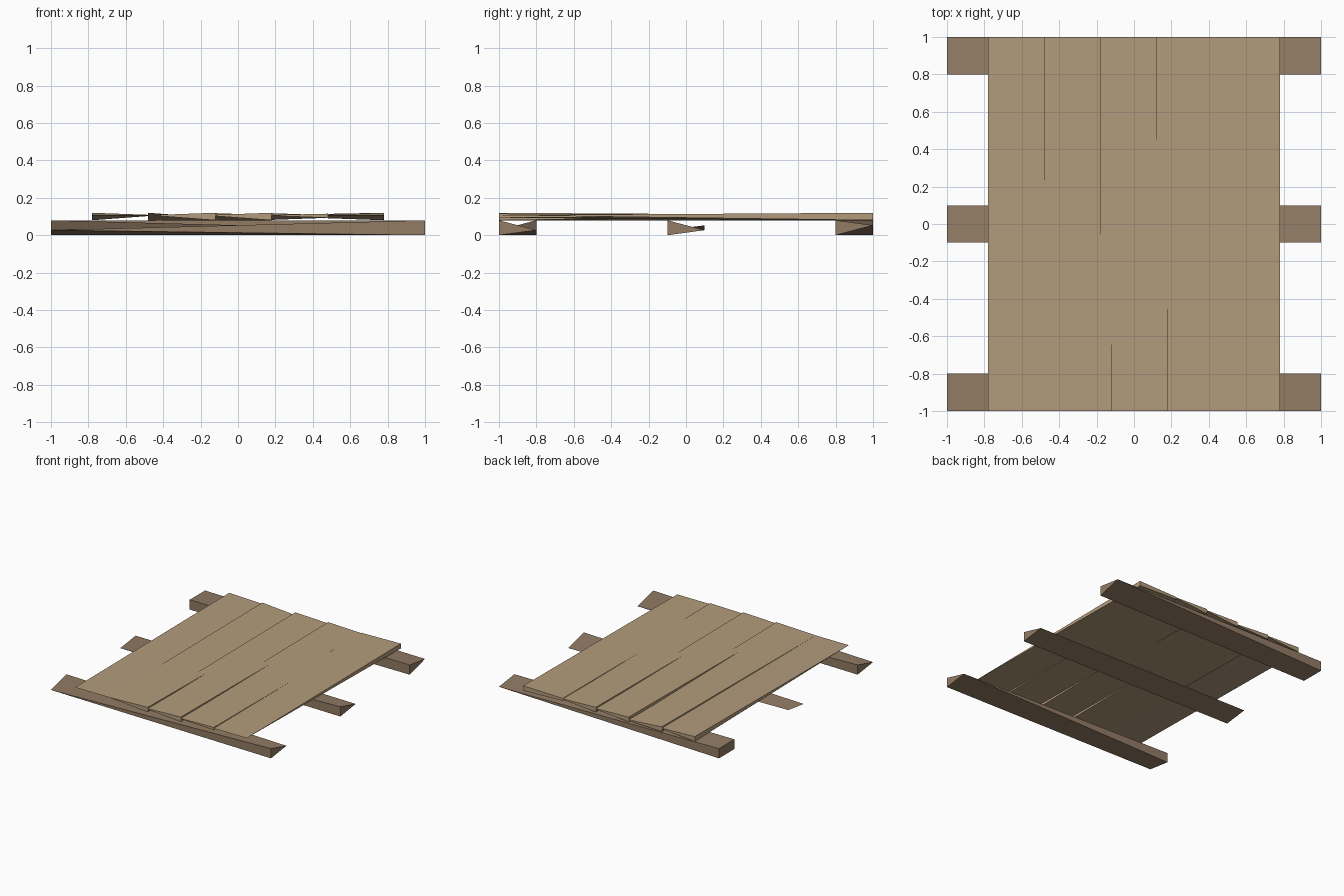
import bpy

if "Cube" in bpy.data.objects:
    bpy.data.objects.remove(bpy.data.objects["Cube"])


def material(name, rgb):
    m = bpy.data.materials.new(name)
    m.diffuse_color = (*rgb, 1)
    m.use_nodes = True
    m.node_tree.nodes["Principled BSDF"].inputs["Base Color"].default_value = m.diffuse_color
    return m


beam_wood = material("dark_wood", (0.29, 0.20, 0.13))
plank_wood = material("light_wood", (0.45, 0.33, 0.20))


def board(name, x0, x1, y0, y1, corners, mat):
    """Warped board; corners hold (bottom, top) for front-left, front-right, back-right, back-left."""
    xy = [(x0, y0), (x1, y0), (x1, y1), (x0, y1)]
    verts = [(*p, c[0]) for p, c in zip(xy, corners)]
    verts += [(*p, c[1]) for p, c in zip(xy, corners)]
    faces = [(3, 2, 1, 0), (4, 5, 6, 7)]
    # side walls; a pinched corner has no height, so it shares one vertex
    pinched = {i for i, c in enumerate(corners) if c[0] == c[1]}
    top = [i if i in pinched else i + 4 for i in range(4)]
    faces[1] = tuple(top)
    for i in range(4):
        j = (i + 1) % 4
        loop = list(dict.fromkeys((i, j, top[j], top[i])))
        if len(loop) > 2:
            faces.append(tuple(loop))
    used = sorted({v for f in faces for v in f})
    index = {v: k for k, v in enumerate(used)}
    me = bpy.data.meshes.new(name)
    me.from_pydata([verts[v] for v in used], [], [[index[v] for v in f] for f in faces])
    me.materials.append(mat)
    ob = bpy.data.objects.new(name, me)
    bpy.context.collection.objects.link(ob)
    return ob


# Cross beams: each corner is either full height or pinched to a split edge
B = (0, 0.08)
LO, HI = (0.027, 0.027), (0.053, 0.053)
board("front_beam", -1, 1, -1.0, -0.8, (LO, B, LO, B), beam_wood)
board("middle_beam", -1, 1, -0.1, 0.1, (LO, B, LO, HI), beam_wood)
board("back_beam", -1, 1, 0.8, 1.0, (B, B, HI, B), beam_wood)

# Overlapping deck planks with the same warped corners
P = (0.08, 0.12)
lo, hi = (0.093, 0.093), (0.107, 0.107)
planks = [
    (hi, hi, hi, P),
    (hi, P, lo, P),
    (hi, P, hi, P),
    (hi, (0.093, 0.115), hi, P),
    (hi, hi, P, (0.093, 0.113)),
]
for i, corners in enumerate(planks):
    x = -0.78 + 0.30 * i
    board(f"plank_{i + 1}", x, x + 0.36, -1, 1, corners, plank_wood)
